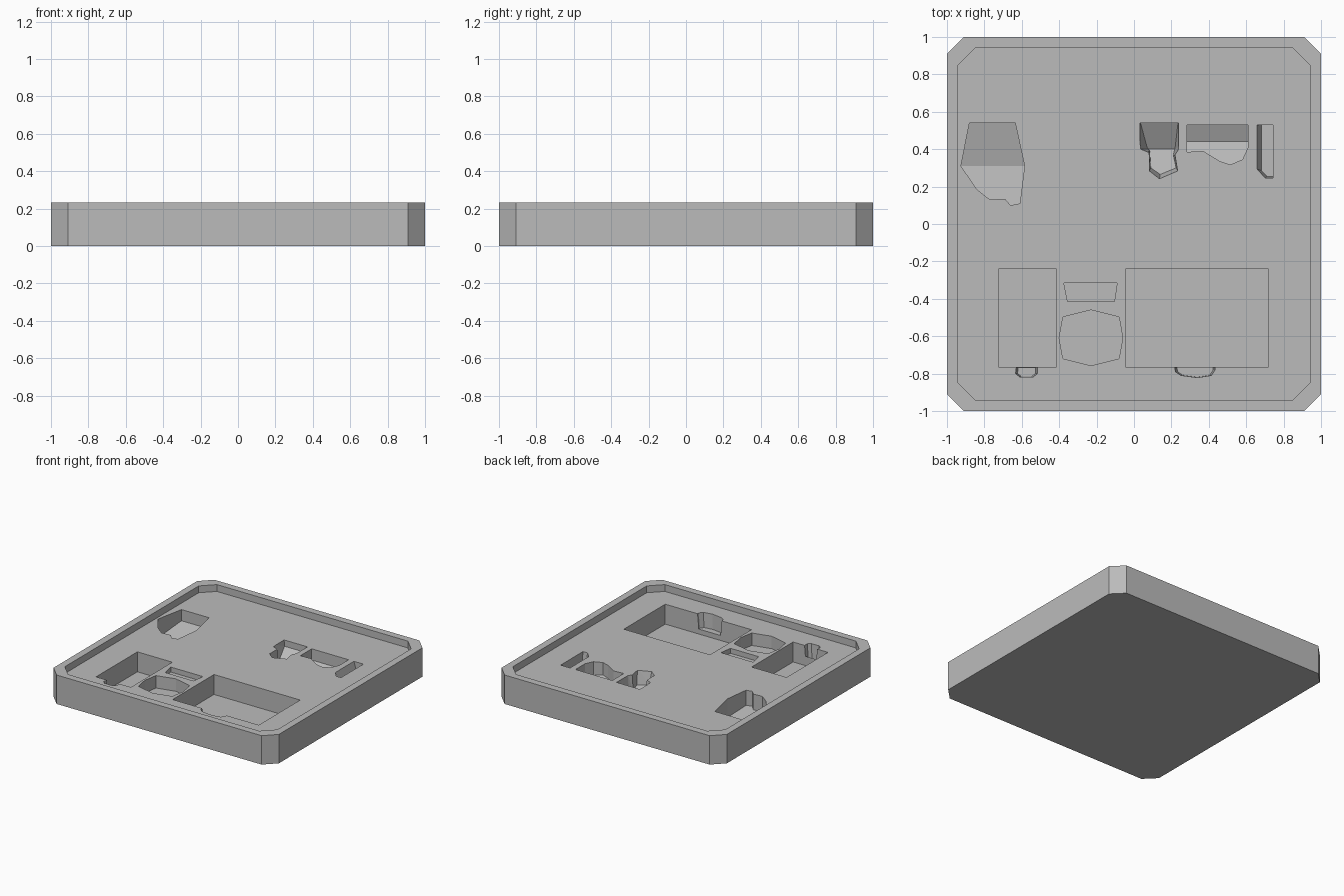
import bpy, bmesh
from mathutils import Vector

old = bpy.data.objects.get("Cube")
if old:
    bpy.data.objects.remove(old, do_unlink=True)

grey = bpy.data.materials.new("plain grey")
grey.use_nodes = True
colour = (0.5, 0.5, 0.5, 1)
grey.diffuse_color = colour
grey.node_tree.nodes["Principled BSDF"].inputs["Base Color"].default_value = colour

TOP = 0.232
DECK = 0.177


def prism(name, outline, top, depth, valley=None, bottom=None):
    """Closed prism; depth is one number, or (back, valley, front) for a folded floor."""
    bm = bmesh.new()
    upper = [bm.verts.new((x, y, top)) for x, y in outline]
    lower = [bm.verts.new((x, y, 0)) for x, y in (bottom or outline)]
    bm.faces.new(upper)
    bm.faces.new(lower[::-1])
    count = len(outline)
    for i in range(count):
        j = (i + 1) % count
        bm.faces.new((upper[j], upper[i], lower[i], lower[j]))
    if valley is not None:
        bmesh.ops.bisect_plane(bm, geom=bm.verts[:] + bm.edges[:] + bm.faces[:],
                               plane_co=(0, valley, 0), plane_no=(0, 1, 0))
        back, mid, front = depth
        floor = [v for v in bm.verts if v.co.z < 1e-5]
        y_max = max(v.co.y for v in floor)
        y_min = min(v.co.y for v in floor)
        for v in floor:
            y = v.co.y
            end, edge = (back, y_max) if y > valley else (front, y_min)
            t = (y - valley) / (edge - valley)
            v.co.z = DECK - (mid + (end - mid) * t)
    else:
        for v in lower:
            v.co.z = DECK - depth
    bmesh.ops.triangulate(bm, faces=[f for f in bm.faces if len(f.verts) > 3])
    bmesh.ops.recalc_face_normals(bm, faces=bm.faces[:])
    mesh = bpy.data.meshes.new(name)
    bm.to_mesh(mesh)
    bm.free()
    mesh.materials.append(grey)
    obj = bpy.data.objects.new(name, mesh)
    bpy.context.collection.objects.link(obj)
    return obj


def chamfered(half, cut):
    a, b = half, half - cut
    return [(a, -b), (a, b), (b, a), (-b, a), (-a, b), (-a, -b), (-b, -a), (b, -a)]


def box(x0, x1, y0, y1):
    return [(x0, y0), (x1, y0), (x1, y1), (x0, y1)]


def inset(outline, factor):
    c = sum((Vector(p) for p in outline), Vector((0, 0))) / len(outline)
    return [tuple(c + (Vector(p) - c) * factor) for p in outline]


tray = prism("tray", chamfered(1, 0.09), TOP, DECK)

# Shallow recess inside the rim
cutters = [prism("rim_recess", chamfered(0.943, 0.095), 0.3, 0)]

# Rectangular wells
cutters.append(prism("small_well", box(-0.725, -0.415, -0.765, -0.24), 0.25, 0.16))
cutters.append(prism("large_well", box(-0.045, 0.72, -0.765, -0.24), 0.25, 0.16))

# Finger scoops at the front of the wells
scoop = [(-0.63, -0.76), (-0.635, -0.8), (-0.61, -0.82), (-0.54, -0.82),
         (-0.515, -0.8), (-0.515, -0.76)]
cutters.append(prism("small_scoop", scoop, DECK + 0.02, 0.12, bottom=inset(scoop, 0.8)))
scoop = [(0.215, -0.76), (0.22, -0.79), (0.25, -0.81), (0.34, -0.822), (0.415, -0.81),
         (0.435, -0.78), (0.435, -0.76)]
cutters.append(prism("large_scoop", scoop, DECK + 0.02, 0.12, bottom=inset(scoop, 0.88)))

# Eight sided pocket and the slot behind it
octagon = [(-0.4, -0.61), (-0.38, -0.72), (-0.23, -0.757), (-0.08, -0.72),
           (-0.06, -0.61), (-0.08, -0.497), (-0.23, -0.46), (-0.38, -0.497)]
cutters.append(prism("octagon_pocket", octagon, 0.25, 0.1))
slot = [(-0.375, -0.315), (-0.355, -0.415), (-0.105, -0.415), (-0.09, -0.315)]
cutters.append(prism("slot", slot, 0.25, 0.04))

# Pockets with folded floors along the back
wide = [(-0.88, 0.54), (-0.925, 0.31), (-0.84, 0.185), (-0.77, 0.13), (-0.69, 0.135),
        (-0.66, 0.1), (-0.61, 0.11), (-0.585, 0.31), (-0.635, 0.54)]
cutters.append(prism("wide_pocket", wide, 0.25, (0.09, 0.15, 0.12), 0.31))

narrow = [(0.03, 0.54), (0.03, 0.4), (0.08, 0.38), (0.08, 0.28), (0.135, 0.237),
          (0.235, 0.28), (0.22, 0.37), (0.24, 0.4), (0.24, 0.54)]
base = [(0.035, 0.54), (0.07, 0.41), (0.085, 0.39), (0.09, 0.3), (0.14, 0.265),
        (0.225, 0.3), (0.21, 0.37), (0.22, 0.41), (0.235, 0.54)]
cutters.append(prism("narrow_pocket", narrow, DECK + 0.02, (0.05, 0.13, 0.1), 0.4, base))

curved = [(0.283, 0.53), (0.283, 0.385), (0.37, 0.39), (0.46, 0.335), (0.515, 0.317),
          (0.58, 0.345), (0.61, 0.41), (0.61, 0.53)]
cutters.append(prism("curved_pocket", curved, 0.25, (0.09, 0.13, 0.1), 0.44))

strip = [(0.655, 0.53), (0.655, 0.295), (0.7, 0.245), (0.742, 0.245), (0.742, 0.53)]
base = [(0.682, 0.53), (0.682, 0.285), (0.71, 0.255), (0.742, 0.255), (0.742, 0.53)]
cutters.append(prism("strip_pocket", strip, DECK + 0.01, 0.08, bottom=base))

# Cut every pocket out of the tray
for cutter in cutters:
    cutter.hide_render = True
    cutter.hide_set(True)
    mod = tray.modifiers.new(cutter.name, "BOOLEAN")
    mod.operation = "DIFFERENCE"
    mod.solver = "EXACT"
    mod.object = cutter
